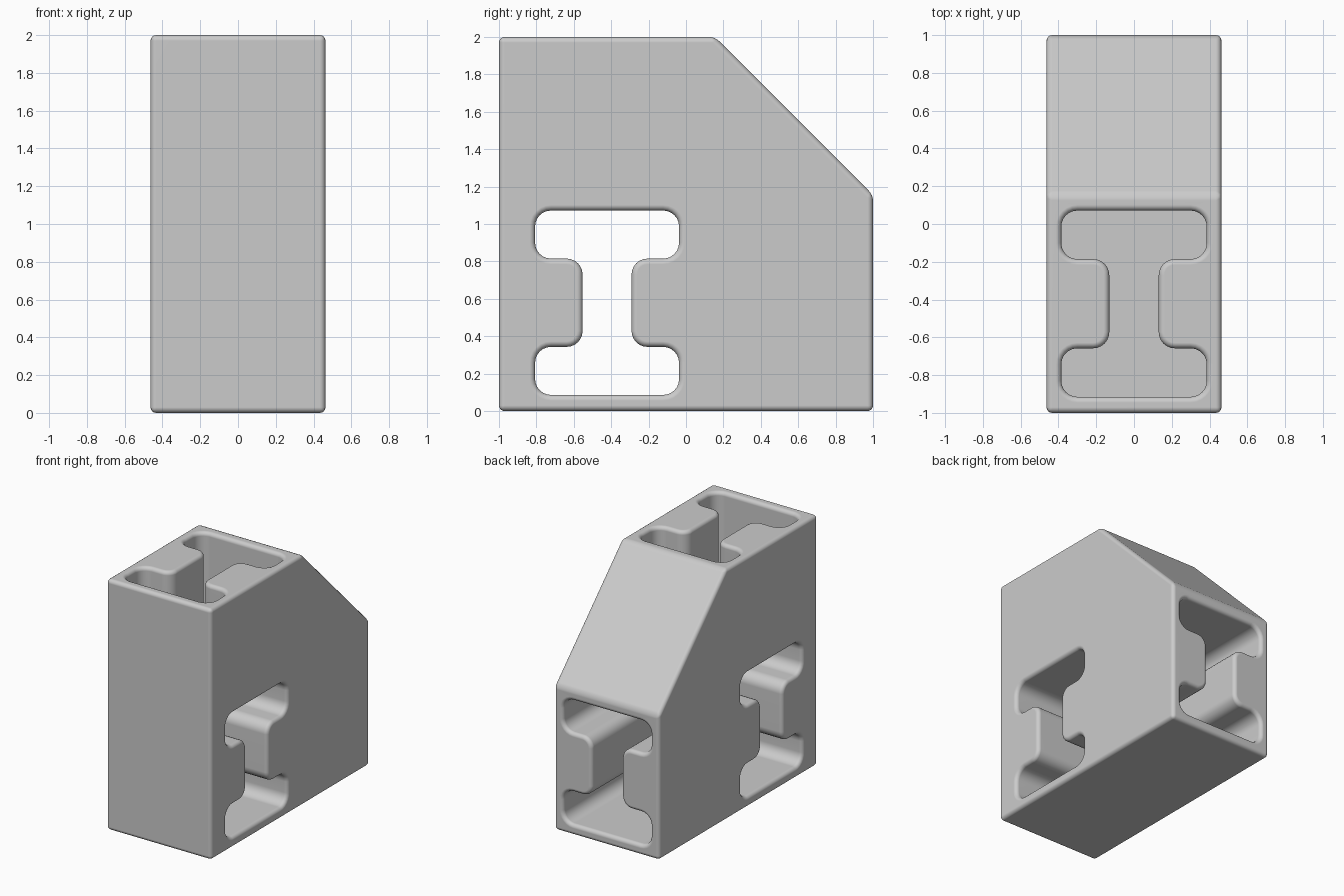
import bpy, bmesh, math
from mathutils import Matrix, Vector

if "Cube" in bpy.data.objects:
    bpy.data.objects.remove(bpy.data.objects["Cube"], do_unlink=True)

HALF_X = 0.463      # half thickness of the block
ARM = 0.155         # where the slanted face starts
EDGE = 0.03         # rounding of outer edges and hole rims
SIDE_Z, SIDE_Y = 0.579, -0.422   # centre of the corner cube

grey = bpy.data.materials.new("light grey")
grey.use_nodes = True
grey.diffuse_color = (0.6, 0.6, 0.6, 1)
grey.node_tree.nodes["Principled BSDF"].inputs["Base Color"].default_value = (0.6, 0.6, 0.6, 1)


def new_object(name, bm):
    bmesh.ops.recalc_face_normals(bm, faces=bm.faces)
    mesh = bpy.data.meshes.new(name)
    bm.to_mesh(mesh)
    bm.free()
    mesh.materials.append(grey)
    ob = bpy.data.objects.new(name, mesh)
    bpy.context.collection.objects.link(ob)
    return ob


def beam_outline(grow, radius=0.085, steps=6):
    """Rounded I outline, counter-clockwise, grown outwards by a distance."""
    w, h, web, neck = 0.385, 0.493, 0.131, 0.236
    # corner position, start angle, +1 outer corner or -1 inner corner
    right = [(w, -h, -90, 1), (w, -neck, 0, 1), (web, -neck, 270, -1),
             (web, neck, 180, -1), (w, neck, -90, 1), (w, h, 0, 1)]
    points = []
    for x, y, start, sign in right:
        a0, a1 = math.radians(start), math.radians(start + sign * 90)
        r = radius + sign * grow
        mid = (a0 + a1) / 2
        cx = x - radius * math.copysign(1, math.cos(mid))
        cy = y - radius * math.copysign(1, math.sin(mid))
        if sign < 0:
            # inner corner arcs run backwards around a centre in the solid
            a0, a1 = (math.pi / 2, math.pi) if y < 0 else (math.pi, 1.5 * math.pi)
            cx, cy = x + radius, y - math.copysign(radius, y) * -1
            if y < 0:
                cx, cy = x + radius, y + radius
                a0, a1 = 1.5 * math.pi, math.pi
            else:
                cx, cy = x + radius, y - radius
                a0, a1 = math.pi, math.pi / 2
        for i in range(steps + 1):
            a = a0 + (a1 - a0) * i / steps
            points.append((cx + r * math.cos(a), cy + r * math.sin(a)))
    return points + [(-x, -y) for x, y in points]


def rim(direction):
    """Depth and growth pairs of a rounded hole rim."""
    out = []
    for i in range(6):
        a = math.pi / 2 * i / 5
        out.append((direction * EDGE * (1 - math.sin(a)), EDGE * (1 - math.cos(a))))
    return out


def hole_cutter(name, levels, matrix):
    """Loft of beam outlines at (depth, growth) levels."""
    bm = bmesh.new()
    rings = [[bm.verts.new((x, y, z)) for x, y in beam_outline(g)] for z, g in levels]
    for a, b in zip(rings, rings[1:]):
        for i in range(len(a)):
            j = (i + 1) % len(a)
            bm.faces.new((a[i], a[j], b[j], b[i]))
    bm.faces.new(rings[0])
    bm.faces.new(rings[-1])
    bm.transform(matrix)
    ob = new_object(name, bm)
    ob.hide_render = True
    return ob


# Block: side profile pushed out along x, edges rounded
profile = [(-1, 0), (1, 0), (1, 2 - 0.845), (ARM, 2), (-1, 2)]
bm = bmesh.new()
face = bm.faces.new([bm.verts.new((-HALF_X, y, z)) for y, z in profile])
grown = bmesh.ops.extrude_face_region(bm, geom=[face])
bmesh.ops.translate(bm, vec=(2 * HALF_X, 0, 0),
                    verts=[v for v in grown["geom"] if isinstance(v, bmesh.types.BMVert)])
bmesh.ops.recalc_face_normals(bm, faces=bm.faces)
bmesh.ops.bevel(bm, geom=bm.edges[:], offset=EDGE, offset_type='OFFSET',
                segments=4, profile=0.5, affect='EDGES')
block = new_object("corner_block", bm)


def axes(x, y, z, origin):
    m = Matrix((x, y, z)).transposed().to_4x4()
    m.translation = Vector(origin)
    return m


# Blind sockets in the top and back, and a hole right through the sides
X, Y, Z = (1, 0, 0), (0, 1, 0), (0, 0, 1)
blind = [(0.1, EDGE)] + rim(-1)[::-1] + [(-0.845, 0)]
far = [(-2 * HALF_X - d, g) for d, g in rim(-1)]
through = ([(0.1, EDGE)] + rim(-1)[::-1]
           + [(-2 * HALF_X + EDGE * math.sin(0) + EDGE, 0)]
           + [(-2 * HALF_X - d, g) for d, g in rim(-1)[1:]]
           + [(-2 * HALF_X - 0.1, EDGE)])
cutters = [
    hole_cutter("top_socket_cutter", blind, axes(X, Y, Z, (0, SIDE_Y, 2))),
    hole_cutter("back_socket_cutter", blind, axes(X, Z, Y, (0, 1, SIDE_Z))),
    hole_cutter("side_hole_cutter", through, axes(Y, Z, X, (HALF_X, SIDE_Y, SIDE_Z))),
]
for cutter in cutters:
    cut = block.modifiers.new(cutter.name, 'BOOLEAN')
    cut.operation, cut.solver, cut.object = 'DIFFERENCE', 'EXACT', cutter

# Bake the cuts, remove the cutters, shade smooth with flat main faces
depsgraph = bpy.context.evaluated_depsgraph_get()
baked = bpy.data.meshes.new_from_object(block.evaluated_get(depsgraph))
block.modifiers.clear()
block.data = baked
for cutter in cutters:
    bpy.data.objects.remove(cutter, do_unlink=True)
bpy.ops.object.select_all(action='DESELECT')
block.select_set(True)
bpy.context.view_layer.objects.active = block
bpy.ops.object.shade_smooth_by_angle(angle=math.radians(35))
block.modifiers.new("flat_faces", 'WEIGHTED_NORMAL').keep_sharp = True
